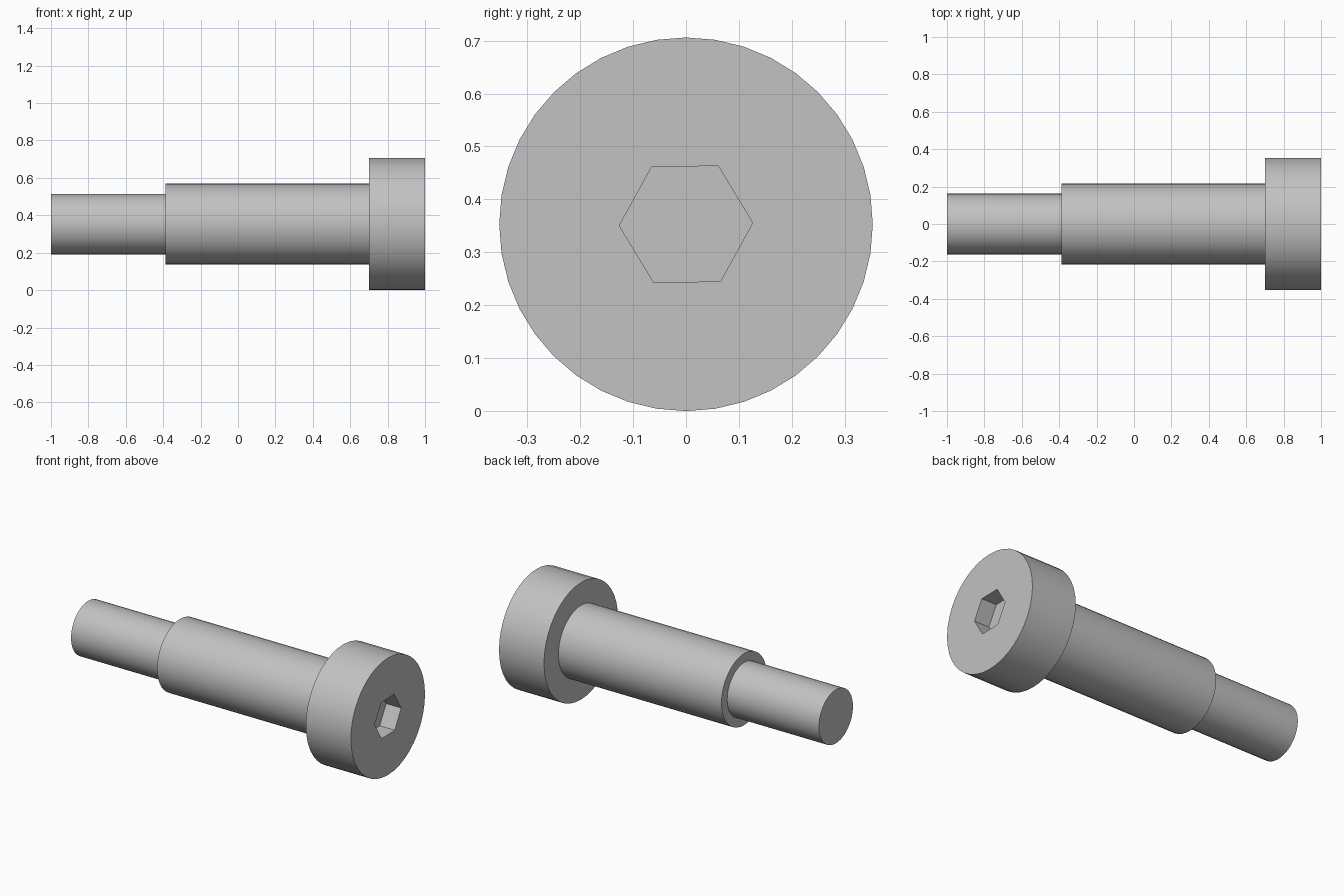
import bpy, bmesh
from math import cos, sin, tau, radians

cube = bpy.data.objects.get("Cube")
if cube:
    bpy.data.objects.remove(cube, do_unlink=True)

HEAD_R = 0.353
AXIS_Z = HEAD_R
SIDES = 40

steel = bpy.data.materials.new("steel grey")
steel.use_nodes = True
grey = (0.54, 0.54, 0.54, 1)
steel.diffuse_color = grey
steel.node_tree.nodes["Principled BSDF"].inputs["Base Color"].default_value = grey


def ring(bm, x, radius, sides=SIDES, turn=0.0):
    """Closed loop of vertices around the screw axis."""
    return [bm.verts.new((x, radius * cos(turn + tau * i / sides),
                          AXIS_Z + radius * sin(turn + tau * i / sides)))
            for i in range(sides)]


def wall(bm, a, b):
    """Band of quads between two equal rings."""
    n = len(a)
    for i in range(n):
        j = (i + 1) % n
        bm.faces.new((a[i], a[j], b[j], b[i]))


def finish(bm, name):
    bmesh.ops.recalc_face_normals(bm, faces=bm.faces)
    mesh = bpy.data.meshes.new(name)
    bm.to_mesh(mesh)
    bm.free()
    mesh.materials.append(steel)
    obj = bpy.data.objects.new(name, mesh)
    bpy.context.collection.objects.link(obj)
    bpy.ops.object.select_all(action="DESELECT")
    obj.select_set(True)
    bpy.context.view_layer.objects.active = obj
    bpy.ops.object.shade_smooth_by_angle(angle=radians(30))


def rod(name, x0, x1, radius):
    bm = bmesh.new()
    a, b = ring(bm, x0, radius), ring(bm, x1, radius)
    wall(bm, a, b)
    bm.faces.new(a)
    bm.faces.new(b)
    finish(bm, name)


# Narrow end and shoulder, each seated slightly inside the next part
rod("narrow_shank", -1.0, -0.37, 0.162)
rod("shoulder", -0.388, 0.72, 0.216)

# Head with a recessed hexagonal socket
bm = bmesh.new()
back, front = ring(bm, 0.7, HEAD_R), ring(bm, 1.0, HEAD_R)
mouth = ring(bm, 1.0, 0.126, 6, radians(1.2))
floor = ring(bm, 0.9, 0.126, 6, radians(1.2))
wall(bm, back, front)
wall(bm, mouth, floor)
bm.faces.new(back)
bm.faces.new(floor)
rims = [e for e in bm.edges if e.is_boundary]
bmesh.ops.triangle_fill(bm, edges=rims, use_beauty=True, normal=(1, 0, 0))
finish(bm, "socket_head")
